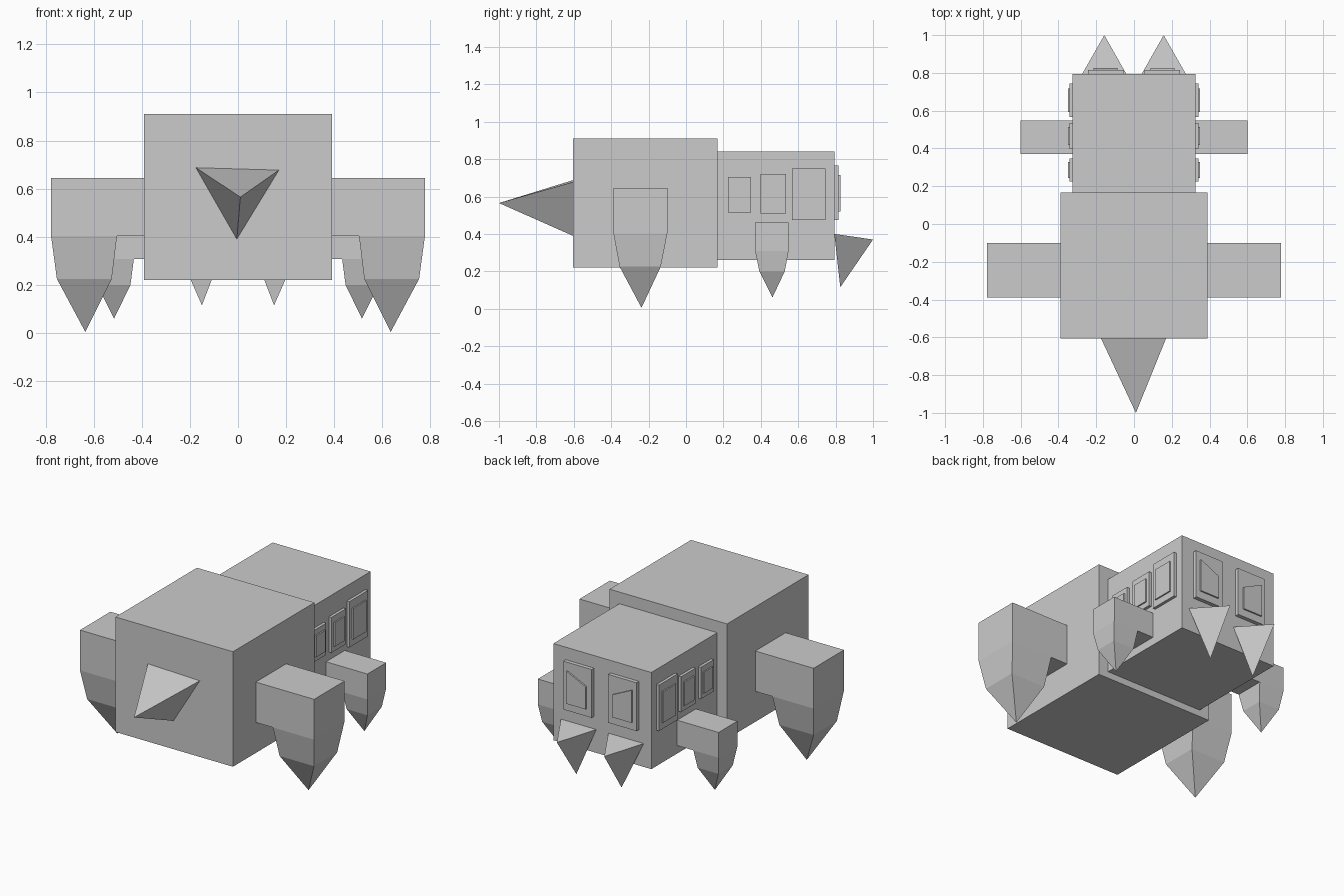
import bpy, bmesh

if "Cube" in bpy.data.objects:
    bpy.data.objects.remove(bpy.data.objects["Cube"])


def finish(name, bm, mirror=False):
    bmesh.ops.recalc_face_normals(bm, faces=bm.faces)
    me = bpy.data.meshes.new(name)
    bm.to_mesh(me)
    bm.free()
    ob = bpy.data.objects.new(name, me)
    bpy.context.collection.objects.link(ob)
    if mirror:
        ob.modifiers.new("mirror_x", 'MIRROR').use_mirror_merge = False
    return ob


def box(name, x, y, z, mirror=False):
    bm = bmesh.new()
    bmesh.ops.create_cube(bm, size=1)
    for v in bm.verts:
        for i, (lo, hi) in enumerate((x, y, z)):
            v.co[i] = hi if v.co[i] > 0 else lo
    return finish(name, bm, mirror)


def tetra(name, pts, mirror=False):
    bm = bmesh.new()
    v = [bm.verts.new(p) for p in pts]
    for f in ((0, 1, 2), (0, 1, 3), (1, 2, 3), (2, 0, 3)):
        bm.faces.new([v[i] for i in f])
    return finish(name, bm, mirror)


def leg(name, rings, tip):
    """Loft of rectangles (x0, x1, y0, y1, z) going down to a point."""
    bm = bmesh.new()
    loops = [[bm.verts.new(p) for p in
              ((a, c, z), (b, c, z), (b, d, z), (a, d, z))]
             for a, b, c, d, z in rings]
    bm.faces.new(loops[0])
    for up, low in zip(loops, loops[1:]):
        for i in range(4):
            j = (i + 1) % 4
            bm.faces.new((up[i], up[j], low[j], low[i]))
    t = bm.verts.new(tip)
    for i in range(4):
        bm.faces.new((loops[-1][i], loops[-1][(i + 1) % 4], t))
    bmesh.ops.remove_doubles(bm, verts=bm.verts, dist=1e-4)
    bmesh.ops.dissolve_degenerate(bm, edges=bm.edges, dist=1e-4)
    return finish(name, bm, True)


def prism(name, pts, offset):
    """Flat outline pushed out along an offset vector."""
    bm = bmesh.new()
    f = bm.faces.new([bm.verts.new(p) for p in pts])
    new = bmesh.ops.extrude_face_region(bm, geom=[f], use_keep_orig=True)
    bmesh.ops.translate(bm, vec=offset, verts=[
        g for g in new['geom'] if isinstance(g, bmesh.types.BMVert)])
    return finish(name, bm, True)


# body blocks
box("front_body", (-0.39, 0.39), (-0.605, 0.168), (0.22, 0.91))
box("rear_body", (-0.325, 0.325), (0.168, 0.793), (0.26, 0.84))

# front spike
tetra("front_spike", [(-0.175, -0.605, 0.687), (0.17, -0.605, 0.677),
                      (-0.005, -0.605, 0.39), (0.01, -1.0, 0.565)])

# clawed legs
leg("front_leg", [(0.39, 0.777, -0.388, -0.1, 0.645),
                  (0.39, 0.777, -0.388, -0.1, 0.403),
                  (0.503, 0.777, -0.388, -0.1, 0.403),
                  (0.525, 0.753, -0.355, -0.135, 0.225)],
    (0.635, -0.238, 0.005))
leg("rear_leg", [(0.325, 0.6, 0.37, 0.548, 0.46),
                 (0.325, 0.6, 0.37, 0.548, 0.308),
                 (0.433, 0.6, 0.37, 0.548, 0.308),
                 (0.447, 0.585, 0.392, 0.528, 0.2)],
    (0.515, 0.462, 0.06))

# fangs under the rear face
tetra("fang", [(0.04, 0.793, 0.4), (0.275, 0.793, 0.4),
               (0.157, 1.0, 0.37), (0.15, 0.825, 0.115)], True)

# side windows: frame and raised pane
for i, (y0, y1, z0, z1) in enumerate(((0.225, 0.348, 0.515, 0.705),
                                      (0.397, 0.535, 0.508, 0.72),
                                      (0.567, 0.745, 0.475, 0.75))):
    m = (y1 - y0) * 0.15
    box(f"side_window_frame_{i}", (0.325, 0.342), (y0, y1), (z0, z1), True)
    box(f"side_window_pane_{i}", (0.342, 0.35),
        (y0 + m, y1 - m), (z0 + 1.5 * m, z1 - 1.8 * m), True)

# back windows with slanted panes
box("back_window_frame", (0.055, 0.243), (0.793, 0.816), (0.475, 0.765), True)
prism("back_window_pane", [(0.088, 0.816, 0.52), (0.215, 0.816, 0.52),
                           (0.215, 0.816, 0.715), (0.088, 0.816, 0.655)],
      (0, 0.009, 0))
